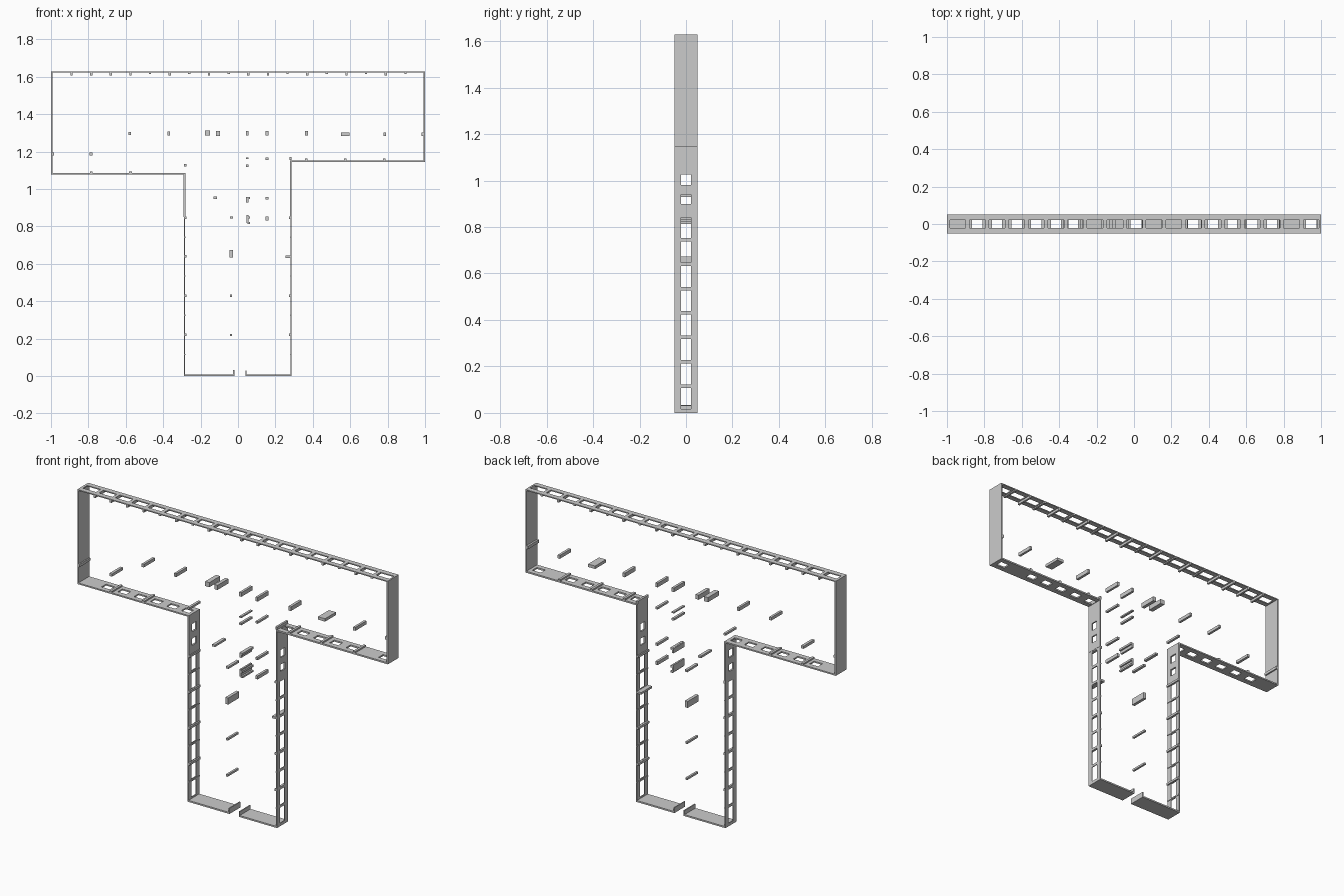
import bpy, bmesh

D = 0.05      # half depth of the slice
W = 0.021     # half depth of window openings
P = 0.105     # structural bay


def finish(name, bm):
    bmesh.ops.recalc_face_normals(bm, faces=bm.faces)
    me = bpy.data.meshes.new(name)
    bm.to_mesh(me)
    bm.free()
    ob = bpy.data.objects.new(name, me)
    bpy.context.collection.objects.link(ob)
    return ob


def panel(name, axis, a, b, lo, hi, holes=()):
    """Plate from a to b along an axis, from lo to hi in thickness, with holes."""
    us = sorted({a, b} | {round(v, 4) for h in holes for v in h})
    ys = (-D, -W, W, D) if holes else (-D, D)
    bm = bmesh.new()

    def point(u, y):
        return (u, y, lo) if axis == 'x' else (lo, y, u)

    grid = [[bm.verts.new(point(u, y)) for y in ys] for u in us]
    for i in range(len(us) - 1):
        mid = (us[i] + us[i + 1]) / 2
        for j in range(len(ys) - 1):
            if j == 1 and any(h[0] < mid < h[1] for h in holes):
                continue
            bm.faces.new((grid[i][j], grid[i + 1][j], grid[i + 1][j + 1], grid[i][j + 1]))
    ext = bmesh.ops.extrude_face_region(bm, geom=bm.faces[:], use_keep_orig=True)
    t = hi - lo
    bmesh.ops.translate(bm, vec=(0, 0, t) if axis == 'x' else (t, 0, 0),
                        verts=[g for g in ext['geom'] if isinstance(g, bmesh.types.BMVert)])
    return finish(name, bm)


def beam(name, x, z, w=0.013, h=0.013):
    """Beam running through the full depth, given by its front section."""
    bm = bmesh.new()
    bmesh.ops.create_cube(bm, size=1)
    bmesh.ops.scale(bm, vec=(w, 2 * D, h), verts=bm.verts)
    bmesh.ops.translate(bm, vec=(x, 0, z), verts=bm.verts)
    return finish(name, bm)


def cells(centres, width):
    return [(c - width / 2, c + width / 2) for c in centres]


# Roof plate with a row of skylights
panel("roof", 'x', -1.0, 1.0, 1.622, 1.628,
      cells([-0.9425 + P * k for k in range(19)], 0.085))

# Solid end walls of the wide upper storey
panel("left_end_wall", 'z', 1.077, 1.622, -1.0, -0.993)
panel("right_end_wall", 'z', 1.144, 1.622, 0.993, 1.0)

# Floors of the two overhangs
panel("left_overhang_floor", 'x', -0.993, -0.281, 1.077, 1.085,
      cells([-0.9425 + P * k for k in range(1, 6)], 0.055) + [(-0.35, -0.30)])
panel("right_overhang_floor", 'x', 0.279, 0.993, 1.144, 1.153,
      cells([0.3175, 0.4225, 0.5275, 0.6325, 0.7375, 0.9475], 0.055))

# Leg walls: thick upper part with small windows, thin lower part with tall ones
small = [(0.90, 0.94), (0.98, 1.025)]
tall = cells([0.0625 + P * k for k in range(8)], 0.09)
panel("left_upper_leg_wall", 'z', 0.85, 1.077, -0.291, -0.281, small)
panel("right_upper_leg_wall", 'z', 0.85, 1.144, 0.279, 0.287, small)
panel("left_lower_leg_wall", 'z', 0.0, 0.85, -0.289, -0.284, tall)
panel("right_lower_leg_wall", 'z', 0.0, 0.85, 0.281, 0.286, tall)

# Ground plates with upstands at the centre gap
panel("left_ground_plate", 'x', -0.284, -0.02, 0.0, 0.009)
panel("right_ground_plate", 'x', 0.04, 0.281, 0.0, 0.009)
panel("left_upstand", 'z', 0.009, 0.033, -0.026, -0.02)
panel("right_upstand", 'z', 0.009, 0.031, 0.04, 0.046)

# Roof beams: deep ones and shallow ones between
deep = {1, 2, 3, 4, 6, 8, 10, 11, 13, 15, 17}
for k in range(1, 19):
    h = 0.014 if k in deep else 0.007
    beam("roof_beam", -0.995 + P * k, 1.622 - h / 2, 0.012, h)

# Leg wall beams and thin rails between
for z in (0.22, 0.43, 0.64, 0.847):
    beam("left_wall_beam", -0.282, z)
    if z != 0.64:
        beam("right_wall_beam", 0.278, z)
    beam("left_wall_rail", -0.283, z - P, 0.005, 0.006)
    beam("right_wall_rail", 0.280, z - P, 0.005, 0.006)
beam("right_wide_wall_beam", 0.268, 0.638, 0.028, 0.012)

# Beams on the overhang floors
for x in (-0.785, -0.575):
    beam("left_floor_beam", x, 1.088, 0.014, 0.010)
for x in (0.365, 0.573, 0.782):
    beam("right_floor_beam", x, 1.157, 0.014, 0.010)

# Free-standing beams inside: x, z, width, height
for spec in ((-0.578, 1.297, 0.014, 0.018), (-0.370, 1.297, 0.014, 0.020),
             (-0.163, 1.299, 0.027, 0.027), (-0.107, 1.297, 0.020, 0.027),
             (0.050, 1.297, 0.014, 0.024), (0.155, 1.297, 0.014, 0.024),
             (0.367, 1.299, 0.016, 0.024), (0.573, 1.293, 0.045, 0.017),
             (0.784, 1.293, 0.014, 0.020), (0.988, 1.293, 0.012, 0.018),
             (-0.785, 1.187, 0.016, 0.016), (-0.990, 1.187, 0.010, 0.016)):
    beam("upper_beam", *spec)
for spec in ((0.050, 1.165, 0.014, 0.008), (0.050, 1.125, 0.014, 0.012),
             (0.155, 1.162, 0.014, 0.012), (-0.283, 1.127, 0.014, 0.012),
             (0.281, 1.162, 0.012, 0.016), (-0.122, 0.953, 0.018, 0.012),
             (0.050, 0.943, 0.012, 0.028), (0.058, 0.952, 0.014, 0.012),
             (0.155, 0.951, 0.014, 0.014)):
    beam("middle_beam", *spec)
for spec in ((0.050, 0.840, 0.010, 0.042), (0.058, 0.818, 0.014, 0.010),
             (0.059, 0.848, 0.010, 0.012), (0.155, 0.842, 0.014, 0.020),
             (-0.035, 0.848, 0.016, 0.012), (-0.037, 0.654, 0.018, 0.038),
             (-0.037, 0.430, 0.012, 0.012), (-0.037, 0.220, 0.012, 0.012)):
    beam("leg_beam", *spec)
